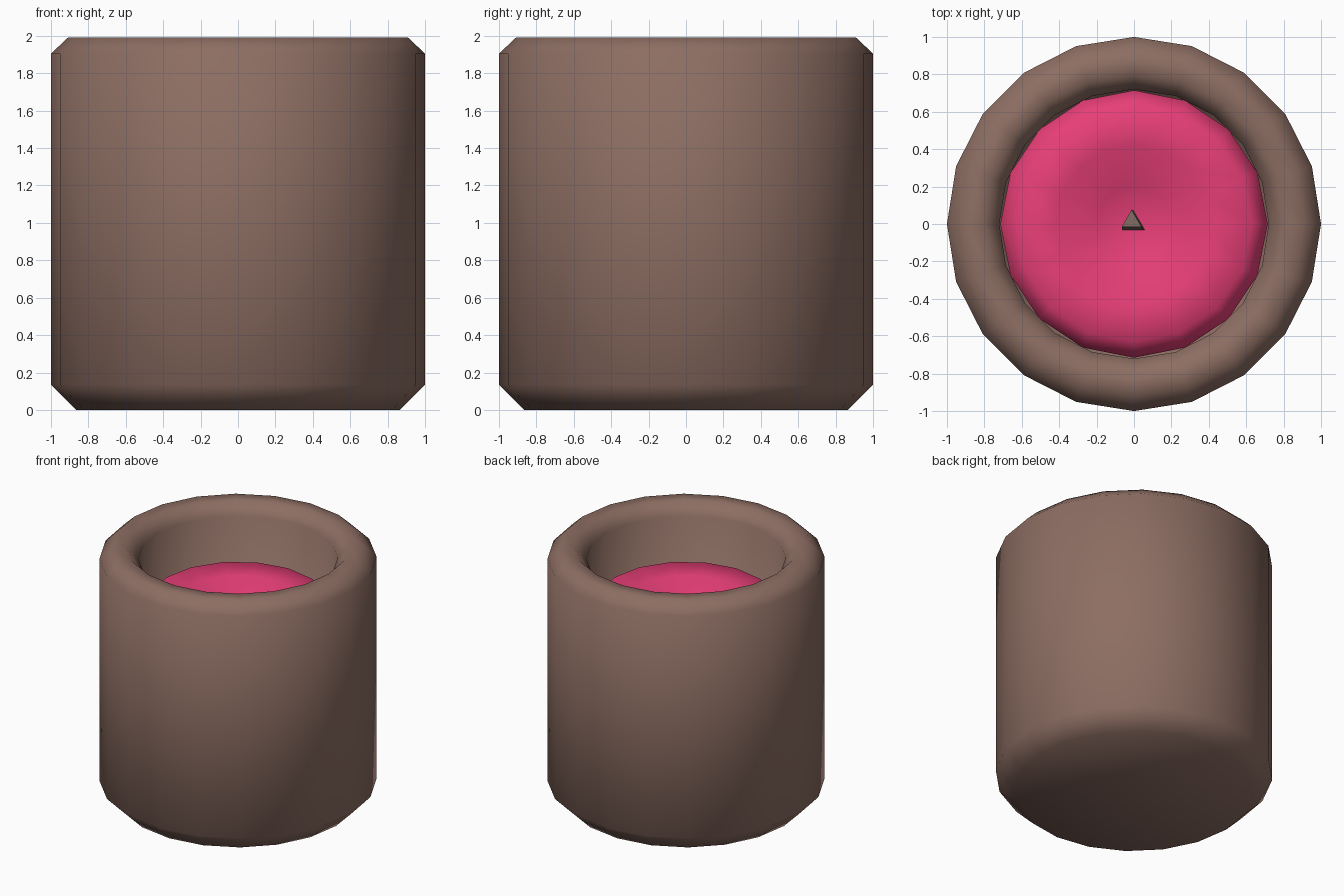
import bpy, bmesh, math

if "Cube" in bpy.data.objects:
    bpy.data.objects.remove(bpy.data.objects["Cube"])


def material(name, rgb):
    m = bpy.data.materials.new(name)
    m.diffuse_color = (*rgb, 1)
    m.use_nodes = True
    m.node_tree.nodes["Principled BSDF"].inputs["Base Color"].default_value = m.diffuse_color
    return m


def lathe(name, profile, sides, mat, smooth=True):
    """Revolve (radius, z) points around z; radius 0 makes a pole."""
    bm = bmesh.new()
    rings = []
    for r, z in profile:
        if r == 0:
            rings.append([bm.verts.new((0, 0, z))] * sides)
        else:
            rings.append([bm.verts.new((r * math.cos(2 * math.pi * i / sides),
                                        r * math.sin(2 * math.pi * i / sides), z))
                          for i in range(sides)])
    for a, b in zip(rings, rings[1:]):
        for i in range(sides):
            j = (i + 1) % sides
            face = list(dict.fromkeys((a[i], a[j], b[j], b[i])))
            bm.faces.new(face).smooth = smooth
    bmesh.ops.recalc_face_normals(bm, faces=bm.faces)
    return finish(name, bm, mat)


def finish(name, bm, mat):
    me = bpy.data.meshes.new(name)
    bm.to_mesh(me)
    bm.free()
    me.materials.append(mat)
    ob = bpy.data.objects.new(name, me)
    bpy.context.collection.objects.link(ob)
    return ob


brown = material("warm brown", (0.266, 0.156, 0.125))
pink = material("pink", (0.838, 0.051, 0.195))
wick_brown = material("wick brown", (0.23, 0.155, 0.125))

# Candle jar: chamfered outside, rounded lip, hollow inside
lathe("jar", [(0, 0), (0.865, 0), (1, 0.135), (1, 1.905), (0.91, 1.99),
              (0.80, 1.99), (0.72, 1.90), (0.72, 0.25), (0, 0.25)], 20, brown)

# Wax fill with softened rim and a melted dip in the middle
lathe("wax", [(0, 0.25), (0.715, 0.25), (0.715, 1.49), (0.63, 1.58), (0.42, 1.57),
              (0.20, 1.47), (0, 1.44)], 16, pink)

# Three-sided wick, tapering and leaning slightly back
bm = bmesh.new()
low = [bm.verts.new(p) for p in ((-0.06, -0.04, 1.40), (0.065, -0.04, 1.40), (0, 0.07, 1.40))]
top = [bm.verts.new(p) for p in ((-0.065, -0.015, 1.57), (0.04, -0.015, 1.57), (-0.013, 0.077, 1.57))]
bm.faces.new(low)
bm.faces.new(top)
for i in range(3):
    j = (i + 1) % 3
    bm.faces.new((low[i], low[j], top[j], top[i]))
bmesh.ops.recalc_face_normals(bm, faces=bm.faces)
finish("wick", bm, wick_brown)
